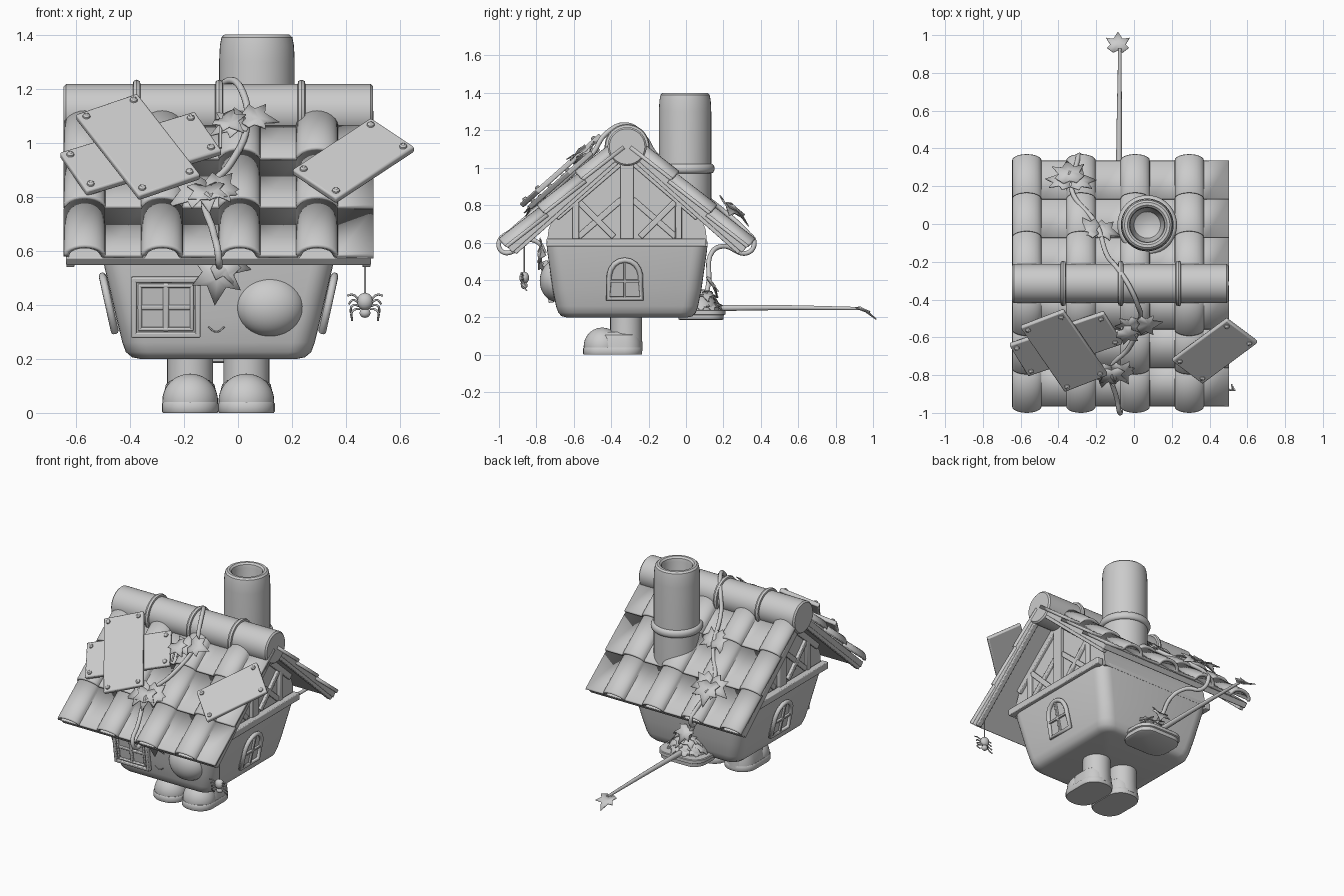
import bpy, bmesh, math, random
from math import sin, cos, pi, radians
from mathutils import Vector, Matrix

if "Cube" in bpy.data.objects:
    bpy.data.objects.remove(bpy.data.objects["Cube"])

random.seed(4)
CX, CY = -0.072, -0.315            # centre of the house
A = radians(41.5)                  # roof pitch
C, S = cos(A), sin(A)


def make(name, verts, faces, angle=35):
    bm = bmesh.new()
    vs = [bm.verts.new(v) for v in verts]
    for f in faces:
        bm.faces.new([vs[i] for i in f])
    bmesh.ops.recalc_face_normals(bm, faces=bm.faces)
    me = bpy.data.meshes.new(name)
    bm.to_mesh(me)
    bm.free()
    me.shade_smooth()
    me.set_sharp_from_angle(angle=radians(angle))
    ob = bpy.data.objects.new(name, me)
    bpy.context.collection.objects.link(ob)
    return ob


def loft(name, rings, caps=True, angle=35):
    n, m = len(rings[0]), len(rings)
    faces = [(j*n+i, j*n+(i+1) % n, (j+1)*n+(i+1) % n, (j+1)*n+i) for j in range(m-1) for i in range(n)]
    if caps:
        faces += [tuple(range(n))[::-1], tuple(range((m-1)*n, m*n))]
    return make(name, [p for r in rings for p in r], faces, angle)


def rrect(cx, cy, hx, hy, r, z, k=6):
    pts = []
    for q, (sx, sy) in enumerate([(1, 1), (-1, 1), (-1, -1), (1, -1)]):
        for i in range(k+1):
            a = (q + i/k)*pi/2
            pts.append((cx+sx*(hx-r)+r*cos(a), cy+sy*(hy-r)+r*sin(a), z))
    return pts


def lathe(name, profile, M, n=40):
    return loft(name, [[M @ Vector((r*cos(2*pi*i/n), r*sin(2*pi*i/n), z)) for i in range(n)] for r, z in profile])


def box(name, size, M, bevel=0.006):
    x, y, z = [s/2 for s in size]
    ob = loft(name, [[M @ Vector((a*x, b*y, w)) for a, b in ((-1, -1), (1, -1), (1, 1), (-1, 1))] for w in (-z, z)])
    if bevel:
        m = ob.modifiers.new("bevel", 'BEVEL')
        m.width, m.segments = bevel, 2
    return ob


def tube(name, pts, r, radii=None, cyclic=False, smooth=True):
    cu = bpy.data.curves.new(name, 'CURVE')
    cu.dimensions, cu.bevel_depth, cu.bevel_resolution, cu.use_fill_caps = '3D', r, 3, True
    sp = cu.splines.new('BEZIER')
    sp.bezier_points.add(len(pts)-1)
    sp.use_cyclic_u, sp.resolution_u = cyclic, 8
    for i, (b, p) in enumerate(zip(sp.bezier_points, pts)):
        b.co = p
        b.handle_left_type = b.handle_right_type = 'AUTO' if smooth else 'VECTOR'
        b.radius = radii[i] if radii else 1
    ob = bpy.data.objects.new(name, cu)
    bpy.context.collection.objects.link(ob)
    return ob


def ball(name, loc, r, floor=None):
    pts = [(sin(pi*j/20), -cos(pi*j/20)) for j in range(1, 20)]
    M = Matrix.Translation(loc) @ Matrix.Diagonal((*r, 1))
    ob = lathe(name, [(0.01, -1)] + pts + [(0.01, 1)], M, 32)
    if floor is not None:
        for v in ob.data.vertices:
            v.co.z = max(v.co.z, floor)
    return ob


def frame(o, u, v):
    u, v = Vector(u).normalized(), Vector(v).normalized()
    M = Matrix((u, v, u.cross(v))).transposed().to_4x4()
    M.translation = o
    return M


def roof(side, x, s, h):           # point on a roof slope: s down from the ridge, h above it
    return Vector((x, CY+side*(s*C+h*S), 1.09-s*S+h*C))


def leaf(name, base, tip, normal, size):
    t = Vector(tip).normalized()
    u = t.cross(Vector(normal)).normalized()
    M = frame(base, u, t)
    half = [(.22, -.12), (.52, .1), (.36, .28), (.56, .62), (.22, .58)]
    rim = [(0, 0)] + half + [(0, 1)] + [(-x, y) for x, y in half[::-1]]
    pts = [M @ (Vector((x, y, .22*abs(x)-.28*y*y))*size) for x, y in rim+[(0, .4)]]
    ob = make(name, pts, [(i, (i+1) % 12, 12) for i in range(12)])
    ob.modifiers.new("thick", 'SOLIDIFY').thickness = 0.006


# house body and gable block
loft("house_body", [rrect(CX, CY, hx, hy, r, z) for z, hx, hy, r in [
    (.2, .29, .325, .05), (.206, .32, .35, .07), (.225, .343, .368, .08), (.26, .356, .38, .08),
    (.35, .378, .398, .08), (.56, .427, .428, .08), (.605, .43, .43, .08)]], angle=50)
gable = [(-.43, .58), (-.42, .67), (-.395, .73), (-.355, .775), (0, 1.085), (.355, .775), (.395, .73), (.42, .67), (.43, .58)]
loft("gable_block", [[(CX+sx*.4, CY+y, z) for y, z in gable] for sx in (-1, 1)])

# timber beams and arched windows on both ends
for sx, side in ((1, "right"), (-1, "left")):
    def beam(a, b, w, x=.405, t=.03):
        p, q = [Vector((CX+sx*x, CY+y, z)) for y, z in (a, b)]
        box(side+"_timber_beam", ((q-p).length, w, t), frame((p+q)/2, q-p, (q-p).cross(Vector((1, 0, 0)))), .005)
    beam((-.43, .6), (.42, .6), .045, .43, .045)
    beam((0, .61), (0, 1.06), .07, .41)
    for d in (-1, 1):
        beam((d*.275, .61), (d*.275, .84), .035)
        beam((d*.26, .63), (d*.03, .83), .032, .4)
        beam((d*.26, .82), (d*.07, .63), .032, .402)
        beam((d*.38, .735), (0, 1.06), .04)
    M = frame((CX+sx*.398, CY-.012, .4), (0, sx, 0), (sx*.22, 0, 1))
    arch = [(-.09, -.1), (.09, -.1), (.083, .03)] + [(.08*cos(a*pi/8), .03+.08*sin(a*pi/8)) for a in range(1, 8)] + [(-.083, .03)]
    tube(side+"_window_frame", [M @ Vector((x, y, .008)) for x, y in arch], .014, cyclic=True, smooth=False)
    loft(side+"_window_pane", [[M @ Vector((x, y, z)) for x, y in arch] for z in (-.02, .004)])
    box(side+"_window_bar", (.014, .2, .02), M @ Matrix.Translation((0, 0, .008)), .003)
    box(side+"_window_bar", (.17, .014, .02), M @ Matrix.Translation((0, -.005, .008)), .003)

# front window, round eye and small smile
M = frame((-.267, -.722, .393), (1, 0, 0), (0, -.15, 1))
box("front_window_pane", (.24, .21, .03), M)
for d in (-1, 1):
    for w, out, hx, hy in ((.02, .014, .128, .113), (.014, .011, .103, .088)):
        T = Matrix.Translation
        box("front_window_frame", (w, 2*hy, .03), M @ T((d*(hx-w/2), 0, out)), .005)
        box("front_window_frame", (2*hx, w, .03), M @ T((0, d*(hy-w/2), out)), .005)
box("front_window_bar", (.022, .18, .03), M @ Matrix.Translation((0, 0, .01)), .005)
box("front_window_bar", (.21, .018, .03), M @ Matrix.Translation((0, 0, .008)), .005)
ball("round_eye", (.118, -.69, .395), (.127, .092, .112))
tube("smile", [(-.11, -.713, .318), (-.08, -.709, .3), (-.05, -.713, .318)], .003)

# roof slabs and overlapping barrel tiles
profile = []
for k in range(4):
    x0 = -.645+k*.2867
    profile += [(x0+.0775*(1-cos(pi*i/12)), .04+.05*sin(pi*i/12)) for i in range(13)]
profile.append((.502, .04))
for side, nm in ((-1, "front"), (1, "back")):
    M = frame(roof(side, -.072, .41, .017), (-side, 0, 0), (0, -side*C, S))
    box(nm+"_roof_slab", (1.13, .82, .036), M, .004)
    for row in range(3):
        s0, s1 = row*.272, row*.272+.283
        n = len(profile)
        vs = [roof(side, x, s, h+d) for s, d in ((s0, -.004), (s1-.01, .014), (s1, .009)) for x, h in profile]
        fs = [(j*n+i, j*n+i+1, (j+1)*n+i+1, (j+1)*n+i) for j in range(2) for i in range(n-1)]
        ob = make(nm+"_tile_row", vs, fs if side > 0 else [f[::-1] for f in fs])
        m = ob.modifiers.new("thick", 'SOLIDIFY')
        up = ob.data.polygons[len(profile)-2].normal.z > 0
        m.thickness, m.offset = .02, -1 if up else 1
    # bargeboards under the roof ends
    for x in (-.62, .475):
        box(nm+"_bargeboard", (.03, .8, .03), frame(roof(side, x, .41, -.006), (-side, 0, 0), (0, -side*C, S)), .004)

# ridge roll with bands
R = frame((0, CY, 1.113), (0, 1, 0), (0, 0, 1))
lathe("ridge_roll", [(.095, -.645), (.104, -.636), (.104, .491), (.095, .5)], R)
for x in (-.375, -.07, .235):
    lathe("ridge_band", [(.1, x-.015), (.115, x-.012), (.12, x), (.115, x+.012), (.1, x+.015)], R)

# chimney with hollow top
M = Matrix.Translation((.07, -.005, 0))
lathe("chimney", [(.14, .76), (.14, 1.3), (.137, 1.36), (.131, 1.39), (.12, 1.4), (.105, 1.4),
                  (.094, 1.39), (.09, 1.37), (.088, 1.22), (.07, 1.16), (.03, 1.14)], M)
lathe("chimney_ring", [(.135, .97)] + [(.14+.018*sin(pi*i/8), .995-.025*cos(pi*i/8)) for i in range(9)] + [(.135, 1.02)], M)

# nailed planks on the front slope
for x, s, h, lx, ly, ang in ((-.36, .325, .112, .55, .24, 24.6), (-.37, .335, .155, .51, .257, -62.7), (.427, .37, .118, .41, .23, 44.8)):
    M = frame(roof(-1, x, s, h), (1, 0, 0), (0, C, S)) @ Matrix.Rotation(radians(ang), 4, 'Z')
    box("roof_plank", (lx, ly, .028), M, .007)
    for a in (-1, 1):
        for b in (-1, 1):
            lathe("plank_nail", [(.015, 0), (.013, .008), (.006, .013)], M @ Matrix.Translation((a*(lx/2-.03), b*(ly/2-.03), .012)), 12)

# legs and boots
for x, side in ((-.177, "left"), (.031, "right")):
    lathe(side+"_leg", [(.088, .02), (.085, .1), (.085, .23)], Matrix.Translation((x, -.32, 0)))
    loft(side+"_boot_sole", [rrect(x, -.392, .105-d, .158-d, .095-d, z) for z, d in ((0, .004), (.006, 0), (.034, 0), (.04, .004))])
    ball(side+"_boot_toe", (x, -.448, .045), (.103, .099, .1), .01)
    loft(side+"_boot_foot", [rrect(x, -.36, .1-d, .122-d, .085-d, z) for z, d in ((.03, 0), (.07, .002), (.105, .01), (.122, .03))])

# back dish heaped with leaves, with a long stem and end leaf
loft("back_dish", [rrect(CX, .08, .165-d, .13-d, .09-d, z) for z, d in ((.185, .02), (.19, .01), (.212, .008), (.216, 0), (.236, 0), (.24, .005))])
ball("leaf_mound", (CX, .075, .235), (.125, .1, .09), .23)
for ring, (n, rad, z) in enumerate(((10, .075, .275), (7, .04, .325))):
    for i in range(n):
        a = 2*pi*(i+ring*.5)/n
        d = Vector((cos(a), sin(a)*.8, 0))
        leaf("mound_leaf", Vector((CX, .08, z+random.uniform(0, .02)))+d*rad, d+Vector((0, 0, -.35)), d*.5+Vector((0, 0, 1)), .085)
tube("long_stem", [(-.08, .15, .25), (-.078, .5, .252), (-.075, .93, .247)], .016, [1.1, .9, .55])
leaf("stem_end_leaf", (-.085, .92, .248), (0, 1, -.25), (0, .25, 1), .11)

# climbing vine over the roof
tube("climbing_vine", [
    (-.07, -.755, .54), (-.07, -.79, .6), (-.07, -.86, .61), (-.07, -.92, .555), (-.07, -.98, .55), (-.075, -1.0, .6),
    (-.09, -.93, .665), (-.12, -.76, .815), (-.03, -.66, .92), (.035, -.5, 1.075), (.02, -.43, 1.18),
    (-.03, -.32, 1.23), (-.1, -.22, 1.16), (-.14, -.17, 1.08), (-.2, 0, .92), (-.33, .18, .785), (-.3, .33, .65),
    (-.29, .365, .6), (-.28, .33, .545), (-.24, .2, .58), (-.2, .14, .55), (-.12, .12, .38), (-.08, .1, .29)], .013)
NF, NB = (0, -S, C), (0, S, C)
for base, tip, nrm, size in (
        ((.03, -.53, 1.09), (1, -.1, .1), NF, .12), ((.02, -.53, 1.08), (-1, -.3, -.2), NF, .13),
        ((-.06, -.56, 1.09), (.3, -.3, -.1), NF, .11), ((-.12, -.78, .83), (-1, -.35, -.25), NF, .15),
        ((-.11, -.78, .83), (1, -.1, .05), NF, .14), ((-.12, -.77, .84), (.1, -.8, -.5), NF, .13),
        ((-.07, -.775, .56), (-.1, -.12, -1), (0, -1, .1), .16), ((-.08, -.775, .56), (1, -.1, -.2), (0, -1, .1), .13),
        ((-.2, -.03, .96), (-1, .1, -.05), NB, .13), ((-.19, -.03, .95), (1, -.1, .1), NB, .12),
        ((-.34, .22, .8), (-1, .35, -.25), NB, .14), ((-.33, .22, .8), (1, .3, -.2), NB, .14),
        ((-.34, .23, .8), (-.1, .85, -.5), NB, .15), ((-.1, .12, .4), (.3, .7, -.7), (0, 1, .6), .11)):
    leaf("vine_leaf", base, tip, nrm, size)
tube("leaf_twig", [(-.065, -.55, 1.08), (-.065, -.6, .98)], .006)

# hanging spider
sx, sy = .47, -.865
tube("spider_thread", [(sx, sy, .58), (sx, sy, .43)], .004)
ball("spider_body", (sx, sy, .412), (.03, .026, .032))
ball("spider_head", (sx, sy, .37), (.02, .018, .018))
for d in (-1, 1):
    for i in range(4):
        z = .03-.022*i
        tube("spider_leg", [(sx+d*.018, sy, .4+z*.4), (sx+d*.045, sy-.015, .41+z*.9), (sx+d*(.066-.006*i), sy+.01*(i-1.5), .392+z*1.4)], .004)
